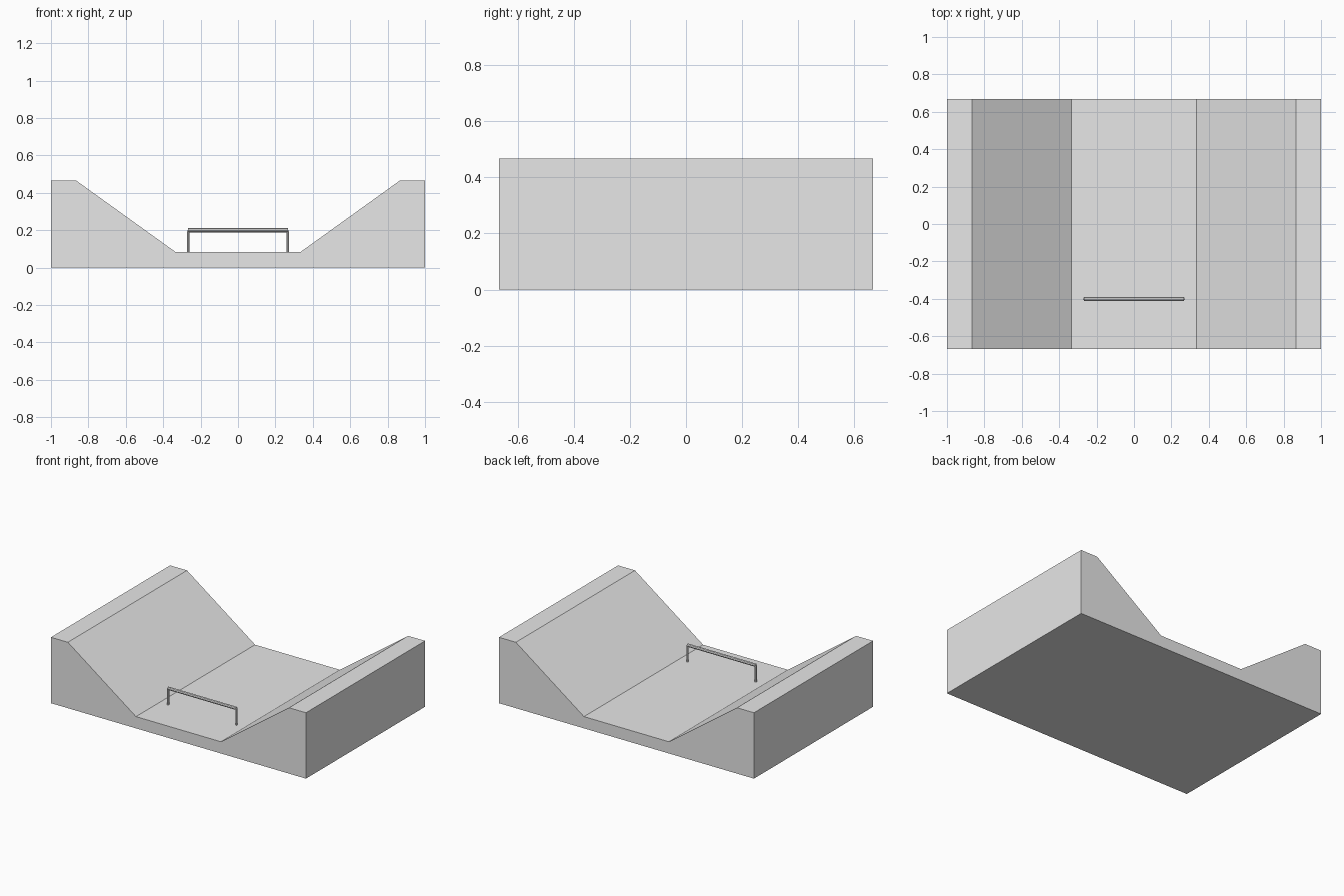
import bpy, bmesh
from mathutils import Vector

cube = bpy.data.objects.get("Cube")
if cube:
    bpy.data.objects.remove(cube, do_unlink=True)


def make_material(name, colour):
    mat = bpy.data.materials.new(name)
    mat.use_nodes = True
    mat.diffuse_color = colour
    mat.node_tree.nodes["Principled BSDF"].inputs["Base Color"].default_value = colour
    return mat


concrete = make_material("light grey concrete", (0.8, 0.8, 0.8, 1))


def add_object(name, bm):
    bmesh.ops.recalc_face_normals(bm, faces=bm.faces)
    mesh = bpy.data.meshes.new(name)
    bm.to_mesh(mesh)
    bm.free()
    mesh.materials.append(concrete)
    obj = bpy.data.objects.new(name, mesh)
    bpy.context.collection.objects.link(obj)
    return obj


def rod(name, start, end, radius, sides=8):
    start, end = Vector(start), Vector(end)
    bm = bmesh.new()
    bmesh.ops.create_cone(bm, cap_ends=True, segments=sides, radius1=radius,
                          radius2=radius, depth=(end - start).length)
    obj = add_object(name, bm)
    obj.location = (start + end) / 2
    obj.rotation_euler = (end - start).to_track_quat("Z", "Y").to_euler()
    return obj


# Ramp block: mirrored half profile extruded front to back
half_depth, floor_z = 0.667, 0.083
half = [(1, 0), (1, 0.467), (0.867, 0.467), (0.333, floor_z)]
profile = half + [(-x, z) for x, z in reversed(half)]
bm = bmesh.new()
front = bm.faces.new([bm.verts.new((x, -half_depth, z)) for x, z in profile])
extruded = bmesh.ops.extrude_face_region(bm, geom=[front], use_keep_orig=True)
moved = [v for v in extruded["geom"] if isinstance(v, bmesh.types.BMVert)]
bmesh.ops.translate(bm, verts=moved, vec=(0, 2 * half_depth, 0))
add_object("ramp_block", bm)

# Grind rail on two posts
rail_x, rail_y, rail_z = 0.267, -0.4, 0.2
rod("rail_bar", (-rail_x, rail_y, rail_z), (rail_x, rail_y, rail_z), 0.011)
for side, sign in (("left", 1), ("right", -1)):
    x = sign * rail_x
    rod(side + "_post", (x, rail_y, floor_z), (x, rail_y, rail_z), 0.007)
